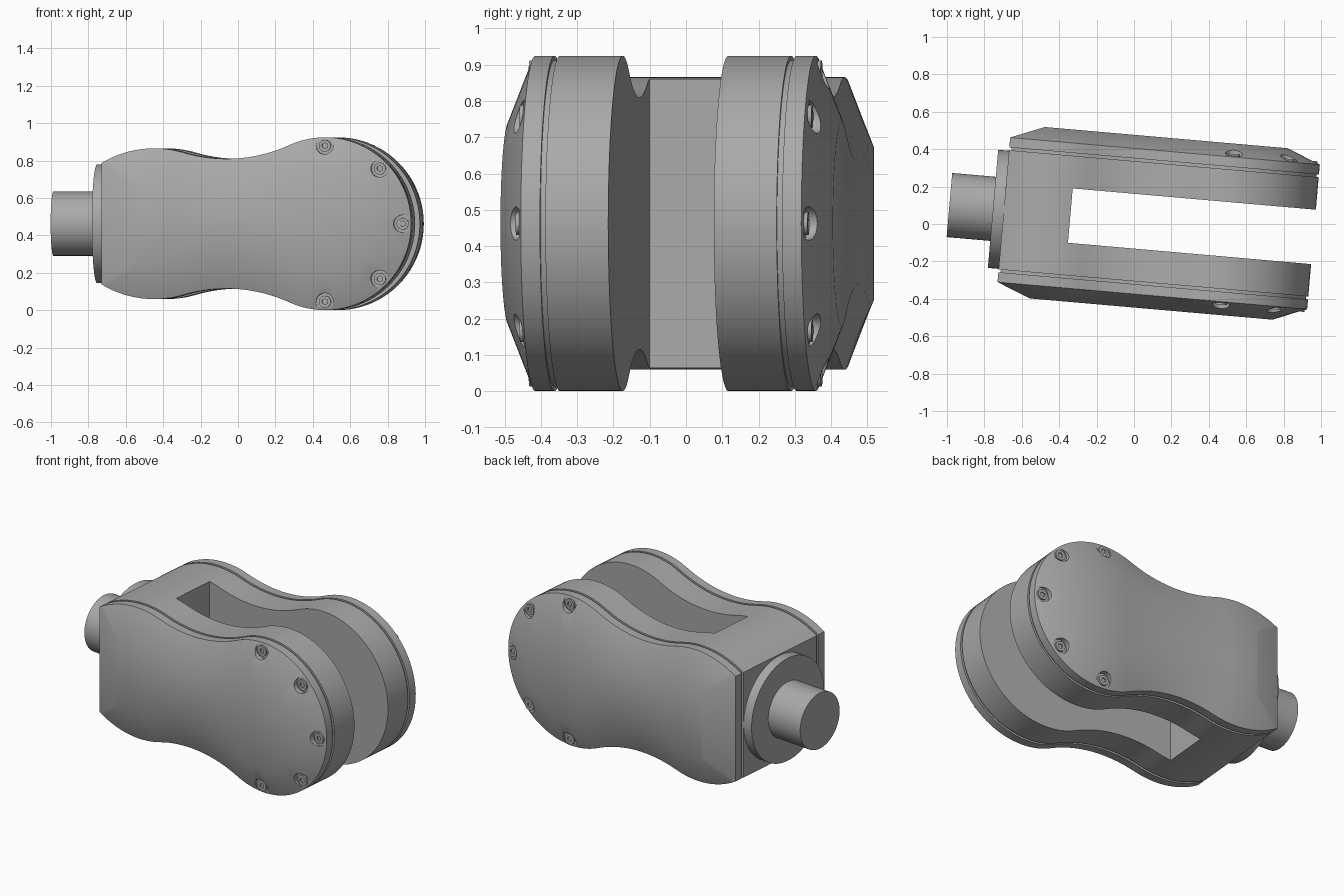
import bpy, bmesh
from math import sin, cos, atan2, acos, hypot, sqrt, pi, radians
from mathutils import Matrix, Vector

if "Cube" in bpy.data.objects:
    bpy.data.objects.remove(bpy.data.objects["Cube"])

grey = bpy.data.materials.new("plain grey")
grey.use_nodes = True
grey.diffuse_color = (0.4, 0.4, 0.4, 1)
grey.node_tree.nodes["Principled BSDF"].inputs["Base Color"].default_value = (0.4, 0.4, 0.4, 1)

MID = 0.4625                       # height of the long axis
PLACE = Matrix.Rotation(radians(-5), 4, 'Z') @ Matrix.Translation((0, 0.015, MID))
END = -0.70                        # flat end of the body

# Outline arcs: big lobe, concave waist, small lobe
BIG, SMALL, WAIST, SMALL_TOP = 0.462, 0.55, 0.347, 0.403
big = Vector((0.5, 0))
R = 0.817
waist = Vector((-0.03, WAIST + R))
rise = waist.y - (SMALL_TOP - SMALL)
small = Vector((waist.x - sqrt((R + SMALL) ** 2 - rise ** 2), SMALL_TOP - SMALL))


def arc(centre, radius, a, b, n):
    return [centre + radius * Vector((cos(a + (b - a) * i / n), sin(a + (b - a) * i / n)))
            for i in range(n + 1)]


def upper_outline(inset):
    """Upper half of the body outline, moved inwards by inset."""
    a1 = atan2(waist.y - big.y, waist.x - big.x)
    a2 = atan2(waist.y - small.y, waist.x - small.x)
    a3 = acos((END + inset - small.x) / (SMALL - inset))
    pts = arc(big, BIG - inset, 0, a1, 28)
    pts += arc(waist, R + inset, a1 - pi, a2 - pi, 16)[1:]
    pts += arc(small, SMALL - inset, a2, a3, 14)[1:]
    return pts


def finish(bm, name):
    bmesh.ops.recalc_face_normals(bm, faces=bm.faces)
    bm.transform(PLACE)
    mesh = bpy.data.meshes.new(name)
    bm.to_mesh(mesh)
    bm.free()
    mesh.materials.append(grey)
    ob = bpy.data.objects.new(name, mesh)
    bpy.context.collection.objects.link(ob)
    return ob


def loft(name, rings, side=1):
    """Skin through inset outlines; each ring is (inset, distance across)."""
    bm = bmesh.new()
    loops = []
    for inset, across in rings:
        up = upper_outline(inset)
        pts = up + [Vector((p.x, -p.y)) for p in reversed(up[1:])]
        loops.append([bm.verts.new((p.x, side * across, p.y)) for p in pts])
    n = len(loops[0])
    for a, b in zip(loops, loops[1:]):
        for i in range(n):
            j = (i + 1) % n
            bm.faces.new((a[i], a[j], b[j], b[i]))
    # caps made of upright strips
    for loop in (loops[0], loops[-1]):
        bm.faces.new((loop[0], loop[1], loop[-1]))
        for i in range(1, n // 2):
            bm.faces.new((loop[i], loop[i + 1], loop[-i - 1], loop[-i]))
    return finish(bm, name)


def add_cylinder(bm, centre, axis, radius, length, sides):
    turn = Vector((0, 0, 1)).rotation_difference(Vector(axis)).to_matrix().to_4x4()
    bmesh.ops.create_cone(bm, cap_ends=True, segments=sides, radius1=radius, radius2=radius,
                          depth=length, matrix=Matrix.Translation(centre) @ turn)


def cut(ob, cutter):
    mod = ob.modifiers.new("cut", 'BOOLEAN')
    mod.operation, mod.solver, mod.object = 'DIFFERENCE', 'EXACT', cutter
    bpy.context.view_layer.objects.active = ob
    bpy.ops.object.modifier_apply(modifier=mod.name)
    bpy.data.objects.remove(cutter)


def smooth(ob):
    bpy.ops.object.select_all(action='DESELECT')
    ob.select_set(True)
    bpy.context.view_layer.objects.active = ob
    bpy.ops.object.shade_smooth_by_angle(angle=radians(30))


# Forked body with an open slot
body = loft("forked_body", [(0, -0.32), (0, 0.32)])
bm = bmesh.new()
bmesh.ops.create_cube(bm, size=1, matrix=Matrix.Translation((0.657, 0, 0))
                      @ Matrix.Diagonal((2, 0.292, 2, 1)))
cut(body, finish(bm, "slot_cutter"))
smooth(body)

# Chamfered side covers with recessed screws
FLOOR = 0.394
spots = [(big.x + 0.417 * cos(k * pi / 4), 0.417 * sin(k * pi / 4)) for k in range(-2, 3)]
for side, label in ((-1, "front"), (1, "back")):
    cover = loft(label + "_cover", [(0.012, 0.318), (0.012, 0.335), (0, 0.335),
                                    (0, 0.388), (0.18, 0.46)], side)
    holes, heads, sockets = bmesh.new(), bmesh.new(), bmesh.new()
    for u, w in spots:
        add_cylinder(holes, (u, side * (FLOOR + 0.1), w), (0, side, 0), 0.046, 0.2, 32)
        add_cylinder(heads, (u, side * FLOOR, w), (0, side, 0), 0.032, 0.02, 24)
        add_cylinder(sockets, (u, side * (FLOOR + 0.01), w), (0, side, 0), 0.016, 0.016, 6)
    cut(cover, finish(holes, "hole_cutter"))
    smooth(cover)
    screws = finish(heads, label + "_screws")
    cut(screws, finish(sockets, "socket_cutter"))
    smooth(screws)

# Round flange and shaft on the flat end
for name, radius, start, stop in (("end_flange", 0.317, -0.758, END + 0.01),
                                  ("end_shaft", 0.172, -0.992, -0.75)):
    bm = bmesh.new()
    add_cylinder(bm, ((start + stop) / 2, 0, 0), (1, 0, 0), radius, stop - start, 64)
    smooth(finish(bm, name))
